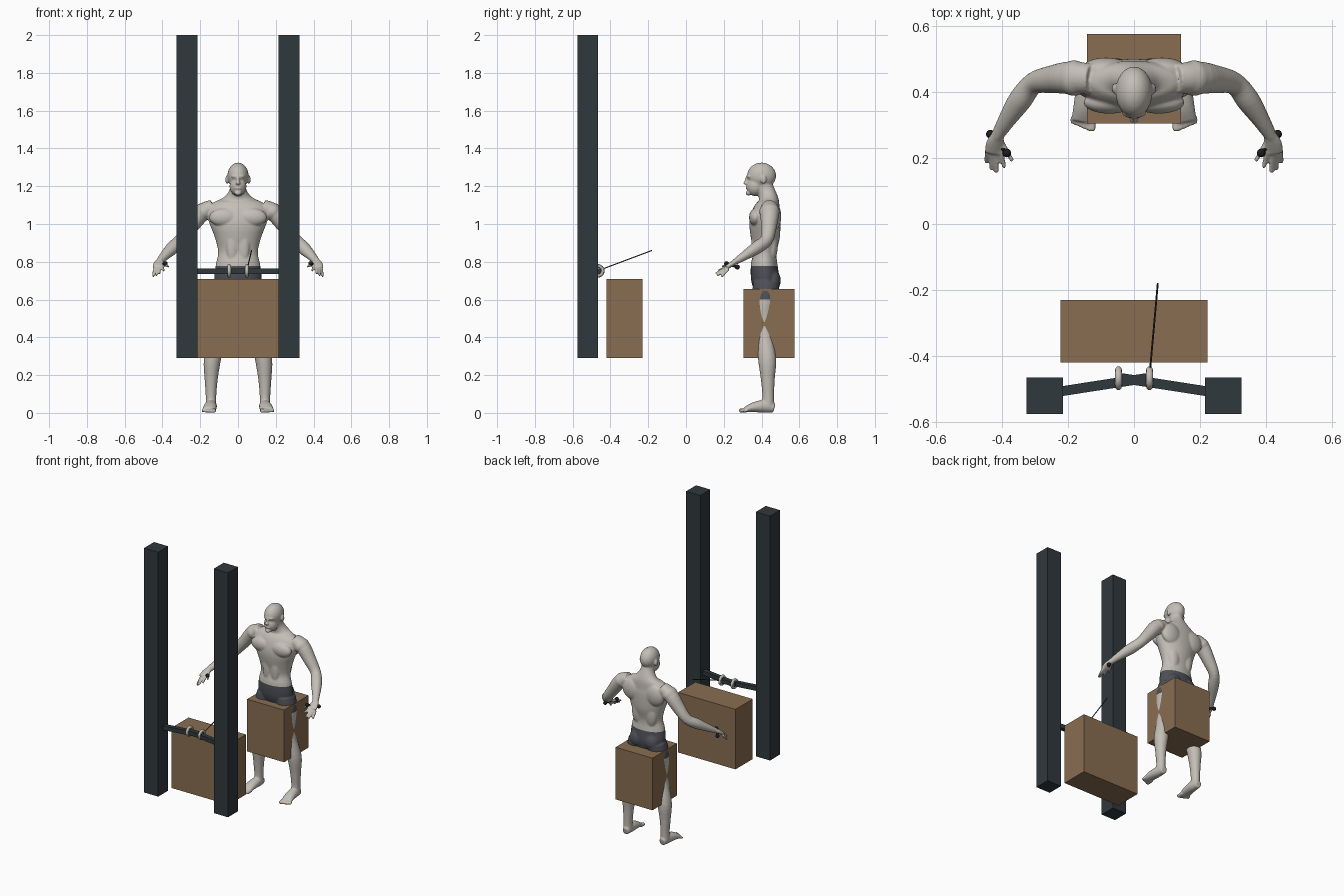
import bpy
import bmesh
import math
from mathutils import Vector, Matrix

if "Cube" in bpy.data.objects:
    bpy.data.objects.remove(bpy.data.objects["Cube"], do_unlink=True)


def material(name, rgb):
    m = bpy.data.materials.new(name)
    m.use_nodes = True
    m.diffuse_color = (*rgb, 1)
    m.node_tree.nodes["Principled BSDF"].inputs["Base Color"].default_value = (*rgb, 1)
    return m


SKIN = material("pale skin", (0.55, 0.52, 0.47))
CLOTH = material("grey shorts", (0.075, 0.08, 0.095))
WOOD = material("brown wood", (0.25, 0.155, 0.085))
STEEL = material("dark steel", (0.03, 0.04, 0.047))
BLACK = material("black grip", (0.012, 0.012, 0.014))


def make_object(name, bm, mat):
    bmesh.ops.recalc_face_normals(bm, faces=bm.faces)
    mesh = bpy.data.meshes.new(name)
    bm.to_mesh(mesh)
    bm.free()
    mesh.materials.append(mat)
    ob = bpy.data.objects.new(name, mesh)
    bpy.context.scene.collection.objects.link(ob)
    return ob


def box(name, low, high, mat):
    low, high = Vector(low), Vector(high)
    bm = bmesh.new()
    m = Matrix.Translation((low + high) / 2) @ Matrix.Diagonal((*(high - low), 1))
    bmesh.ops.create_cube(bm, size=1, matrix=m)
    return make_object(name, bm, mat)


def ellipsoid(bm, centre, radii):
    m = Matrix.Translation(centre) @ Matrix.Diagonal((*radii, 1))
    bmesh.ops.create_uvsphere(bm, u_segments=24, v_segments=14, radius=1, matrix=m)


def refine(points, steps=4):
    """Smooth curve through points that carry position and two radii."""
    p = [points[0], *points, points[-1]]
    out = []
    for i in range(1, len(p) - 2):
        for k in range(steps):
            t = k / steps
            out.append([
                b + t * (c - a) / 2 + t * t * (a - 2.5 * b + 2 * c - d / 2)
                + t ** 3 * (1.5 * (b - c) + (d - a) / 2)
                for a, b, c, d in zip(*p[i - 1:i + 3])])
    return out + [list(points[-1])]


def tube(bm, points, sides=24, smooth=True):
    pts = refine(points) if smooth else points
    rings = []
    for i, p in enumerate(pts):
        q, r = pts[max(i - 1, 0)], pts[min(i + 1, len(pts) - 1)]
        along = (Vector(r[:3]) - Vector(q[:3])).normalized()
        u = Vector((1, 0, 0))
        u = (u - along * u.dot(along)).normalized()
        v = along.cross(u)
        ring = []
        for k in range(sides):
            a = math.tau * (k + 0.5) / sides
            ring.append(bm.verts.new(
                Vector(p[:3]) + u * math.cos(a) * p[3] + v * math.sin(a) * p[4]))
        rings.append(ring)
    for lo, hi in zip(rings, rings[1:]):
        for k in range(sides):
            n = (k + 1) % sides
            bm.faces.new((lo[k], lo[n], hi[n], hi[k]))
    bm.faces.new(rings[0][::-1])
    bm.faces.new(rings[-1])


# Uprights and weight boxes
for side, s in (("left", 1), ("right", -1)):
    x = sorted((s * 0.215, s * 0.325))
    box(side + "_post", (x[0], -0.575, 0.29), (x[1], -0.465, 2), STEEL)
box("front_box", (-0.222, -0.42, 0.29), (0.222, -0.23, 0.71), WOOD)
box("rear_box", (-0.143, 0.305, 0.29), (0.143, 0.575, 0.655), WOOD)

# Crossing bars, rings and pointer rod
for side, s in (("left", 1), ("right", -1)):
    bm = bmesh.new()
    r = 0.021
    tube(bm, [(s * 0.23, -0.508, 0.75, r, r), (-s * 0.055, -0.464, 0.75, r, r)],
         sides=4, smooth=False)
    make_object(side + "_crossbar", bm, STEEL)
    bpy.ops.mesh.primitive_torus_add(
        location=(s * 0.047, -0.467, 0.752), rotation=(0, math.pi / 2, 0),
        major_radius=0.026, minor_radius=0.01, major_segments=32, minor_segments=12)
    ring = bpy.context.object
    ring.name = side + "_ring"
    ring.data.materials.append(SKIN)
    bpy.ops.object.shade_smooth_by_angle()
bm = bmesh.new()
tube(bm, [(0.047, -0.46, 0.755, 0.003, 0.003), (0.072, -0.18, 0.86, 0.003, 0.003)],
     sides=8, smooth=False)
make_object("pointer_rod", bm, STEEL)

# Torso and neck: z, y, half width, half depth
body = bmesh.new()
torso = [(0.63, 0.425, 0.09, 0.055), (0.7, 0.42, 0.123, 0.074),
         (0.78, 0.414, 0.118, 0.071), (0.85, 0.418, 0.105, 0.062),
         (0.93, 0.42, 0.123, 0.077), (1.0, 0.418, 0.15, 0.082),
         (1.06, 0.425, 0.165, 0.075), (1.11, 0.437, 0.135, 0.058),
         (1.14, 0.435, 0.075, 0.05), (1.18, 0.422, 0.045, 0.046),
         (1.23, 0.405, 0.042, 0.045)]
tube(body, [(0, y, z, w, d) for z, y, w, d in torso], sides=40)

# Head
for centre, radii in (
        ((0, 0.4, 1.255), (0.056, 0.077, 0.07)),     # skull
        ((0, 0.367, 1.2), (0.045, 0.047, 0.052)),    # jaw
        ((0, 0.33, 1.163), (0.019, 0.014, 0.013)),   # chin
        ((0, 0.336, 1.252), (0.038, 0.017, 0.009)),  # brow
        ((0, 0.321, 1.228), (0.008, 0.01, 0.022)),   # nose bridge
        ((0, 0.315, 1.217), (0.013, 0.012, 0.009)),  # nose tip
        ((0, 0.325, 1.19), (0.019, 0.009, 0.007))):  # lips
    ellipsoid(body, centre, radii)

for s in (1, -1):
    # Muscles and ears
    for (x, y, z), radii in (
            ((0.058, 0.41, 1.235), (0.009, 0.016, 0.023)),
            ((0.075, 0.368, 1.035), (0.078, 0.034, 0.048)),
            ((0.085, 0.468, 1.04), (0.075, 0.036, 0.075)),
            ((0.05, 0.455, 0.9), (0.045, 0.032, 0.1)),
            ((0.03, 0.366, 0.89), (0.032, 0.02, 0.1)),
            ((0.055, 0.455, 0.7), (0.056, 0.047, 0.06)),
            ((0.182, 0.442, 1.065), (0.05, 0.054, 0.047))):
        ellipsoid(body, (s * x, y, z), radii)

    def limb(points, sides=20):
        tube(body, [(s * p[0], *p[1:]) for p in points], sides)

    # Arm
    limb([(0.13, 0.44, 1.09, 0.04, 0.045), (0.19, 0.443, 1.06, 0.046, 0.05),
          (0.25, 0.438, 0.985, 0.04, 0.042), (0.305, 0.425, 0.915, 0.033, 0.034),
          (0.345, 0.375, 0.875, 0.036, 0.034), (0.385, 0.315, 0.835, 0.027, 0.025),
          (0.415, 0.265, 0.803, 0.019, 0.017)])
    # Palm, fingers and thumb
    limb([(0.412, 0.272, 0.808, 0.018, 0.016), (0.42, 0.245, 0.79, 0.028, 0.014),
          (0.424, 0.215, 0.77, 0.029, 0.011)])
    for root, tip in (((0.402, 0.222, 0.778), (0.393, 0.17, 0.752)),
                      ((0.417, 0.218, 0.771), (0.416, 0.156, 0.737)),
                      ((0.43, 0.218, 0.766), (0.433, 0.164, 0.727)),
                      ((0.443, 0.225, 0.763), (0.449, 0.187, 0.72)),
                      ((0.402, 0.25, 0.79), (0.368, 0.19, 0.775))):
        limb([(*root, 0.0085, 0.0085), (*tip, 0.0065, 0.0065)], 12)
    # Leg
    limb([(0.07, 0.425, 0.69, 0.06, 0.07), (0.08, 0.42, 0.62, 0.068, 0.07),
          (0.085, 0.415, 0.55, 0.064, 0.062), (0.099, 0.415, 0.46, 0.045, 0.048),
          (0.11, 0.418, 0.4, 0.042, 0.044), (0.136, 0.43, 0.28, 0.045, 0.048),
          (0.142, 0.433, 0.18, 0.035, 0.037), (0.143, 0.435, 0.09, 0.028, 0.031),
          (0.143, 0.433, 0.035, 0.029, 0.033)])
    # Foot and toes
    limb([(0.142, 0.468, 0.026, 0.022, 0.024), (0.143, 0.42, 0.035, 0.031, 0.034),
          (0.148, 0.36, 0.03, 0.035, 0.027), (0.154, 0.312, 0.016, 0.036, 0.014)])
    for i in range(5):
        r = 0.0115 - 0.0012 * i
        x = 0.126 + 0.015 * i
        limb([(x, 0.325, 0.014, r, r), (x + 0.002, 0.281 + 0.006 * i, r, r, r)], 12)

# Fuse the figure into one smooth skin
figure = make_object("figure", body, SKIN)
remesh = figure.modifiers.new("fuse", 'REMESH')
remesh.mode = 'VOXEL'
remesh.voxel_size = 0.005
remesh.use_smooth_shade = True
relax = figure.modifiers.new("relax", 'SMOOTH')
relax.factor = 0.5
relax.iterations = 4
graph = bpy.context.evaluated_depsgraph_get()
fused = bpy.data.meshes.new_from_object(figure.evaluated_get(graph))
figure.modifiers.clear()
figure.data = fused
fused.materials.clear()
fused.materials.append(SKIN)
fused.materials.append(CLOTH)

# Shorts: cut clean waist and hem lines, then colour between them
HEM, WAIST = 0.6, 0.778
bm = bmesh.new()
bm.from_mesh(fused)
for z in (HEM, WAIST):
    bmesh.ops.bisect_plane(bm, geom=[*bm.verts, *bm.edges, *bm.faces],
                           plane_co=(0, 0, z), plane_no=(0, 0, 1))
for f in bm.faces:
    c = f.calc_center_median()
    f.material_index = int(HEM < c.z < WAIST and abs(c.x) < 0.25)
    f.smooth = True
bm.to_mesh(fused)
bm.free()

# Hand grips: short rod under each palm with knobbed ends
for side, s in (("left", 1), ("right", -1)):
    bm = bmesh.new()
    ends = ((s * 0.435, 0.272, 0.772), (s * 0.385, 0.215, 0.79))
    tube(bm, [(*e, 0.007, 0.007) for e in ends], sides=12, smooth=False)
    for e in ends:
        ellipsoid(bm, e, (0.013, 0.013, 0.013))
    grip = make_object(side + "_hand_grip", bm, BLACK)
    for p in grip.data.polygons:
        p.use_smooth = True
